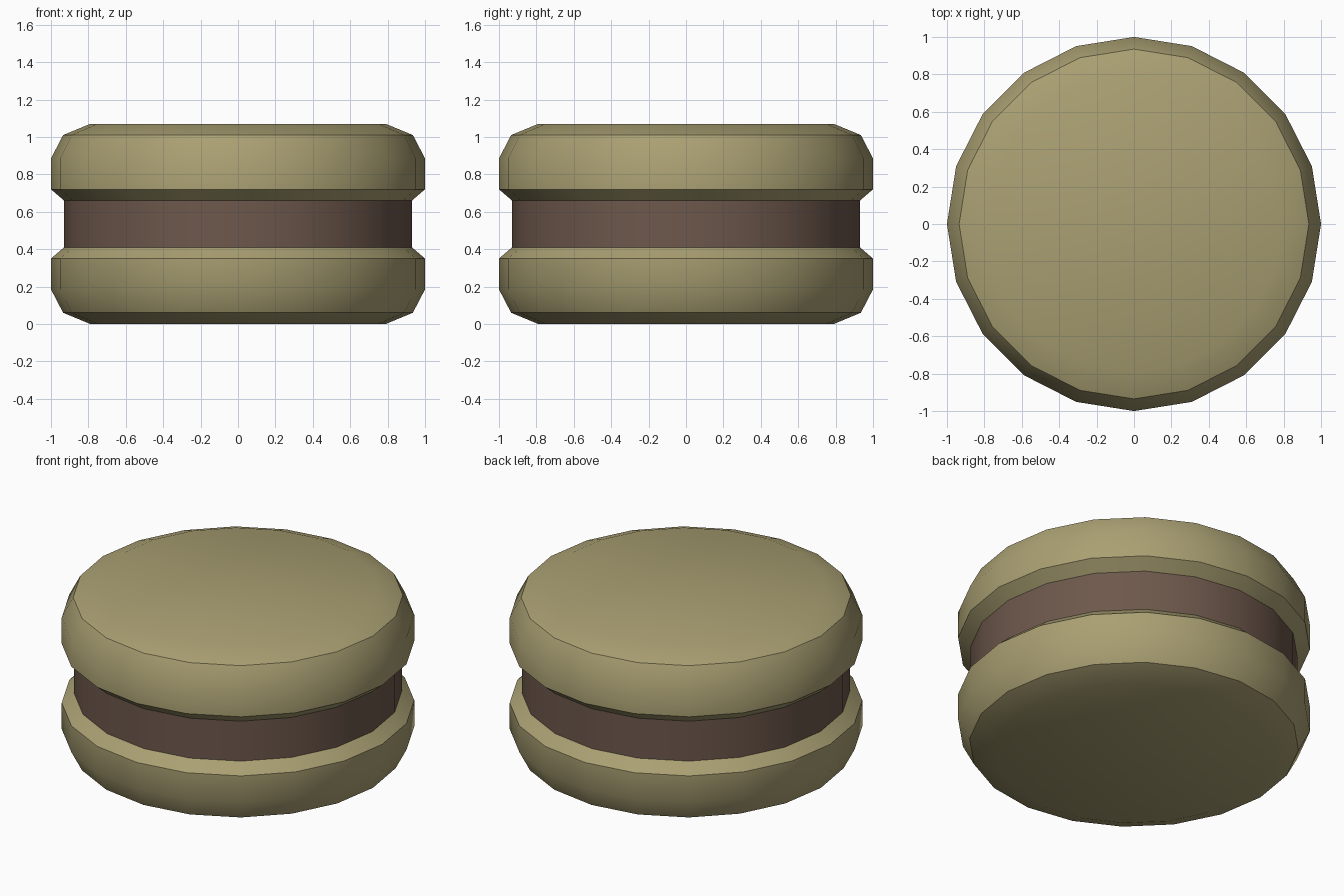
import bpy
import bmesh
from math import cos, sin, tau, radians

SIDES = 20
MID = 0.535  # height of the mirror plane between the two shells

default = bpy.data.objects.get("Cube")
if default:
    bpy.data.objects.remove(default, do_unlink=True)


def make_material(name, rgb):
    mat = bpy.data.materials.new(name)
    mat.use_nodes = True
    color = (*rgb, 1.0)
    mat.diffuse_color = color
    mat.node_tree.nodes["Principled BSDF"].inputs["Base Color"].default_value = color
    return mat


def lathe(name, profile, mat, capped=True):
    """Turn a list of (radius, height) points into a faceted round part."""
    bm = bmesh.new()
    rings = [[bm.verts.new((r * cos(tau * i / SIDES), r * sin(tau * i / SIDES), z))
              for i in range(SIDES)] for r, z in profile]
    for low, high in zip(rings, rings[1:]):
        for i in range(SIDES):
            j = (i + 1) % SIDES
            bm.faces.new((low[i], low[j], high[j], high[i]))
    if capped:
        bm.faces.new(rings[0][::-1])
        bm.faces.new(rings[-1])
    mesh = bpy.data.meshes.new(name)
    bm.to_mesh(mesh)
    bm.free()
    mesh.materials.append(mat)
    obj = bpy.data.objects.new(name, mesh)
    bpy.context.collection.objects.link(obj)

    # Soft shading with crisp rims
    bpy.ops.object.select_all(action='DESELECT')
    obj.select_set(True)
    bpy.context.view_layer.objects.active = obj
    bpy.ops.object.shade_smooth_by_angle(angle=radians(32))
    return obj


biscuit = make_material("biscuit", (0.40, 0.35, 0.17))
chocolate = make_material("chocolate_cream", (0.155, 0.098, 0.072))

# Biscuit shells: the lower one mirrors the upper one
shell = [(0.93, 0.66), (1.0, 0.72), (1.0, 0.885), (0.935, 1.01), (0.79, 1.07)]
lathe("upper_shell", shell, biscuit)
lathe("lower_shell", [(r, 2 * MID - z) for r, z in reversed(shell)], biscuit)

# Cream band between the shells
lathe("filling", [(0.93, 0.41), (0.93, 0.66)], chocolate, capped=False)
